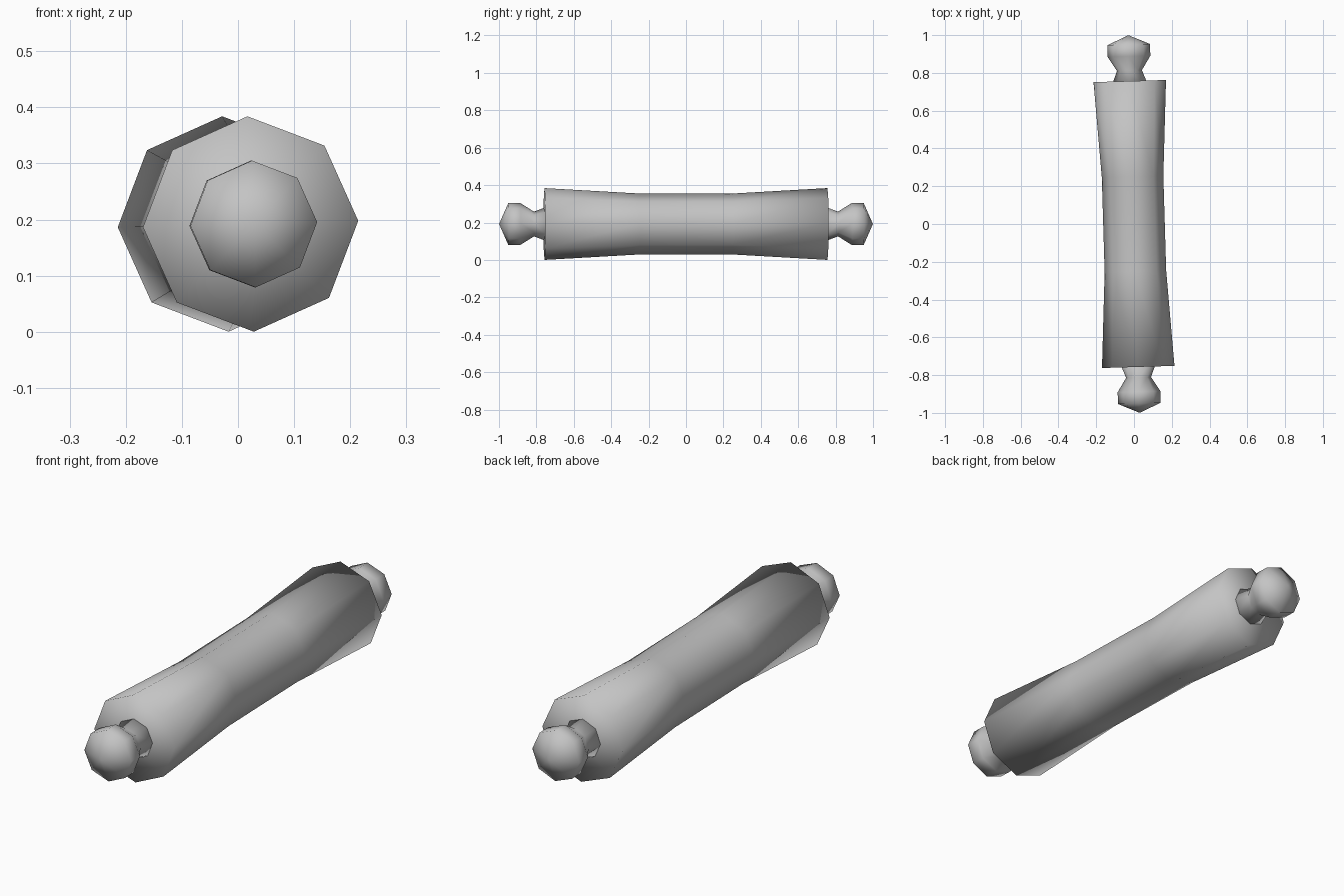
import bpy, bmesh, math
from mathutils import Matrix

SIDES = 8
CENTRE_Z = 0.192
TURN = math.radians(1.7)

cube = bpy.data.objects.get("Cube")
if cube:
    bpy.data.objects.remove(cube, do_unlink=True)

# Single plain material
grey = bpy.data.materials.new("plain_grey")
grey.use_nodes = True
colour = (0.55, 0.55, 0.55, 1)
grey.diffuse_color = colour
grey.node_tree.nodes["Principled BSDF"].inputs["Base Color"].default_value = colour

# Slight roll about the long axis, then a slight turn on the table
placement = (Matrix.Translation((0, 0, CENTRE_Z))
             @ Matrix.Rotation(TURN, 4, "Z")
             @ Matrix.Rotation(-TURN, 4, "Y"))


def lathe(name, profile, flip=1):
    """Spin (y, radius) points about the y axis; zero radius closes an end."""
    bm = bmesh.new()
    rings = []
    for y, r in profile:
        count = SIDES if r else 1
        rings.append([bm.verts.new((r * math.cos(math.tau * i / SIDES), y * flip,
                                    r * math.sin(math.tau * i / SIDES)))
                      for i in range(count)])
    for a, b in zip(rings, rings[1:]):
        for i in range(SIDES):
            j = i + 1
            corners = [a[i % len(a)], a[j % len(a)], b[j % len(b)], b[i % len(b)]]
            bm.faces.new(list(dict.fromkeys(corners)))
    bmesh.ops.recalc_face_normals(bm, faces=bm.faces[:])
    for face in bm.faces:
        face.smooth = True
    bm.transform(placement)
    mesh = bpy.data.meshes.new(name)
    bm.to_mesh(mesh)
    bm.free()
    mesh.materials.append(grey)
    obj = bpy.data.objects.new(name, mesh)
    bpy.context.collection.objects.link(obj)
    return obj


# Waisted roller with flat ends
lathe("roller", [(-0.757, 0), (-0.757, 0.192), (-0.25, 0.163),
                 (0.25, 0.163), (0.757, 0.192), (0.757, 0)])

# Handles: flared neck, knob and pointed tip
handle = [(0.745, 0), (0.745, 0.092), (0.813, 0.066),
          (0.888, 0.113), (0.95, 0.113), (1.0, 0)]
lathe("front_handle", handle, -1)
lathe("back_handle", handle)
